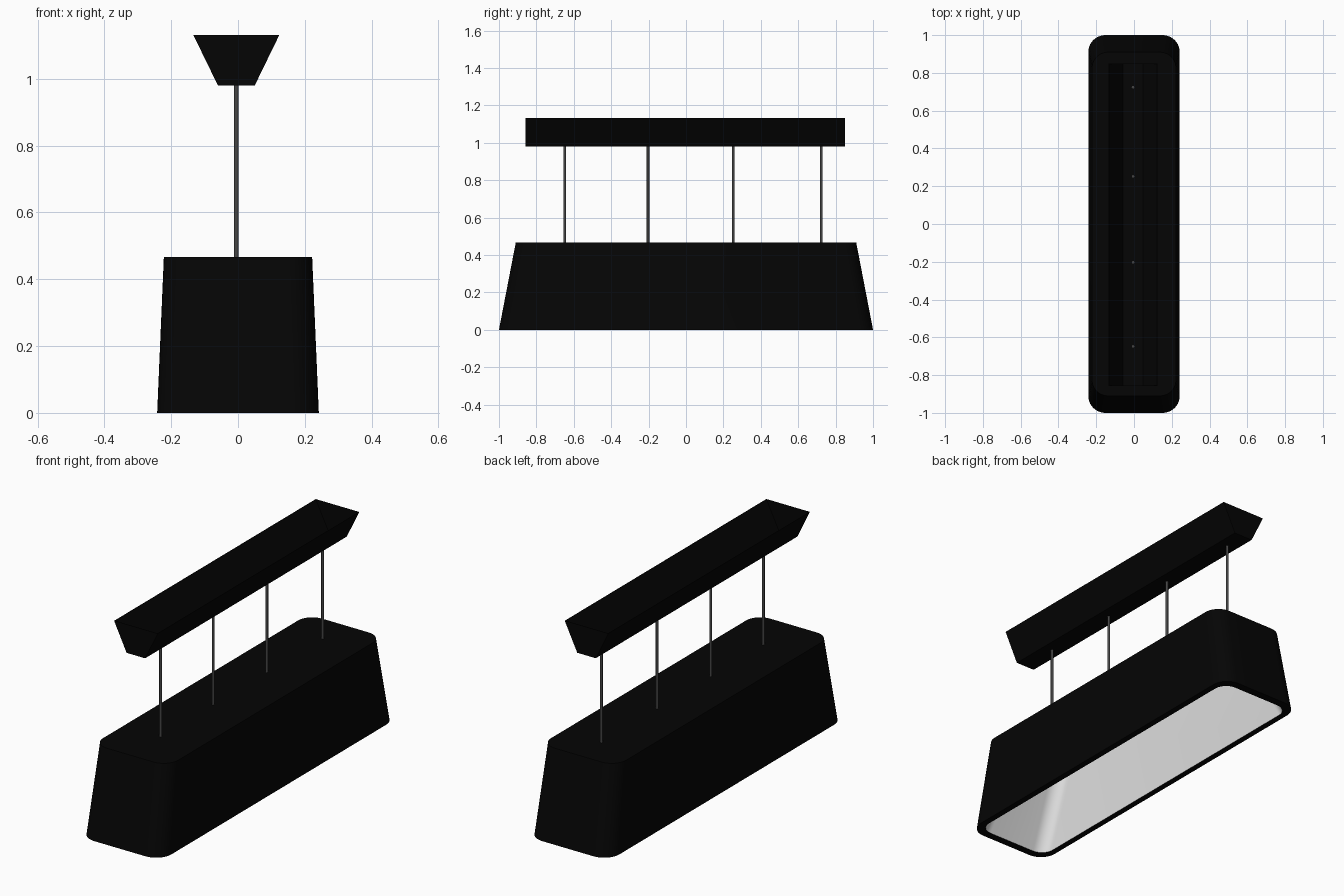
import bpy, bmesh, math

if "Cube" in bpy.data.objects:
    bpy.data.objects.remove(bpy.data.objects["Cube"])


def material(name, rgb):
    m = bpy.data.materials.new(name)
    m.diffuse_color = (*rgb, 1)
    m.use_nodes = True
    m.node_tree.nodes["Principled BSDF"].inputs["Base Color"].default_value = m.diffuse_color
    return m


BLACK = material("matte black", (0.0015, 0.0015, 0.0015))
WHITE = material("inner white", (0.76, 0.76, 0.76))
GREY = material("cable grey", (0.06, 0.06, 0.06))


def finish(name, bm, mats, smooth=False):
    me = bpy.data.meshes.new(name)
    bm.to_mesh(me)
    bm.free()
    ob = bpy.data.objects.new(name, me)
    bpy.context.collection.objects.link(ob)
    for m in mats:
        me.materials.append(m)
    if smooth:
        bpy.context.view_layer.objects.active = ob
        ob.select_set(True)
        bpy.ops.object.shade_smooth_by_angle(angle=math.radians(35))
        ob.select_set(False)
    return ob


def ring(bm, hx, hy, r, z, n=10):
    """Rounded rectangle loop, counter-clockwise."""
    verts = []
    for k, (sx, sy) in enumerate([(1, 1), (-1, 1), (-1, -1), (1, -1)]):
        for i in range(n + 1):
            a = math.pi / 2 * (k + i / n)
            verts.append(bm.verts.new((sx * (hx - r) + r * math.cos(a),
                                       sy * (hy - r) + r * math.sin(a), z)))
    return verts


# Shade: tapered rounded shell, black outside and white inside
bm = bmesh.new()
loops = [ring(bm, 0.222, 0.91, 0.085, 0.467),
         ring(bm, 0.242, 1.0, 0.09, 0.0),
         ring(bm, 0.209, 0.957, 0.07, 0.0),
         ring(bm, 0.17, 0.74, 0.07, 0.44)]
bm.faces.new(loops[0])
for j in range(3):
    a, b = loops[j], loops[j + 1]
    for i in range(len(a)):
        k = (i + 1) % len(a)
        f = bm.faces.new((a[i], b[i], b[k], a[k]))
        f.material_index = 1 if j == 2 else 0
bm.faces.new(loops[3][::-1]).material_index = 1
bmesh.ops.recalc_face_normals(bm, faces=bm.faces)
finish("lamp_shade", bm, [BLACK, WHITE], True)

# Ceiling canopy: flared trough, open on top
bm = bmesh.new()
CX, CY = -0.005, -0.004


def rect(hx, hy, z):
    return [bm.verts.new((CX + sx * hx, CY + sy * hy, z))
            for sx, sy in [(1, 1), (-1, 1), (-1, -1), (1, -1)]]


rings = [rect(0.126, 0.851, 1.132), rect(0.053, 0.851, 0.984),
         rect(0.055, 0.854, 0.98), rect(0.129, 0.854, 1.132)]
bm.faces.new(rings[1])
bm.faces.new(rings[2][::-1])
for a, b in zip(rings, rings[1:] + rings[:1]):
    if a is rings[1]:
        continue
    for i in range(4):
        k = (i + 1) % 4
        bm.faces.new((a[i], b[i], b[k], a[k]))
bmesh.ops.recalc_face_normals(bm, faces=bm.faces)
finish("ceiling_canopy", bm, [BLACK])

# Suspension rods
for n, y in enumerate((-0.648, -0.203, 0.252, 0.724), 1):
    bm = bmesh.new()
    bmesh.ops.create_cone(bm, cap_ends=True, segments=12, radius1=0.007,
                          radius2=0.007, depth=0.522)
    bmesh.ops.translate(bm, verts=bm.verts, vec=(CX, y, 0.7235))
    finish(f"suspension_rod_{n}", bm, [GREY], True)
